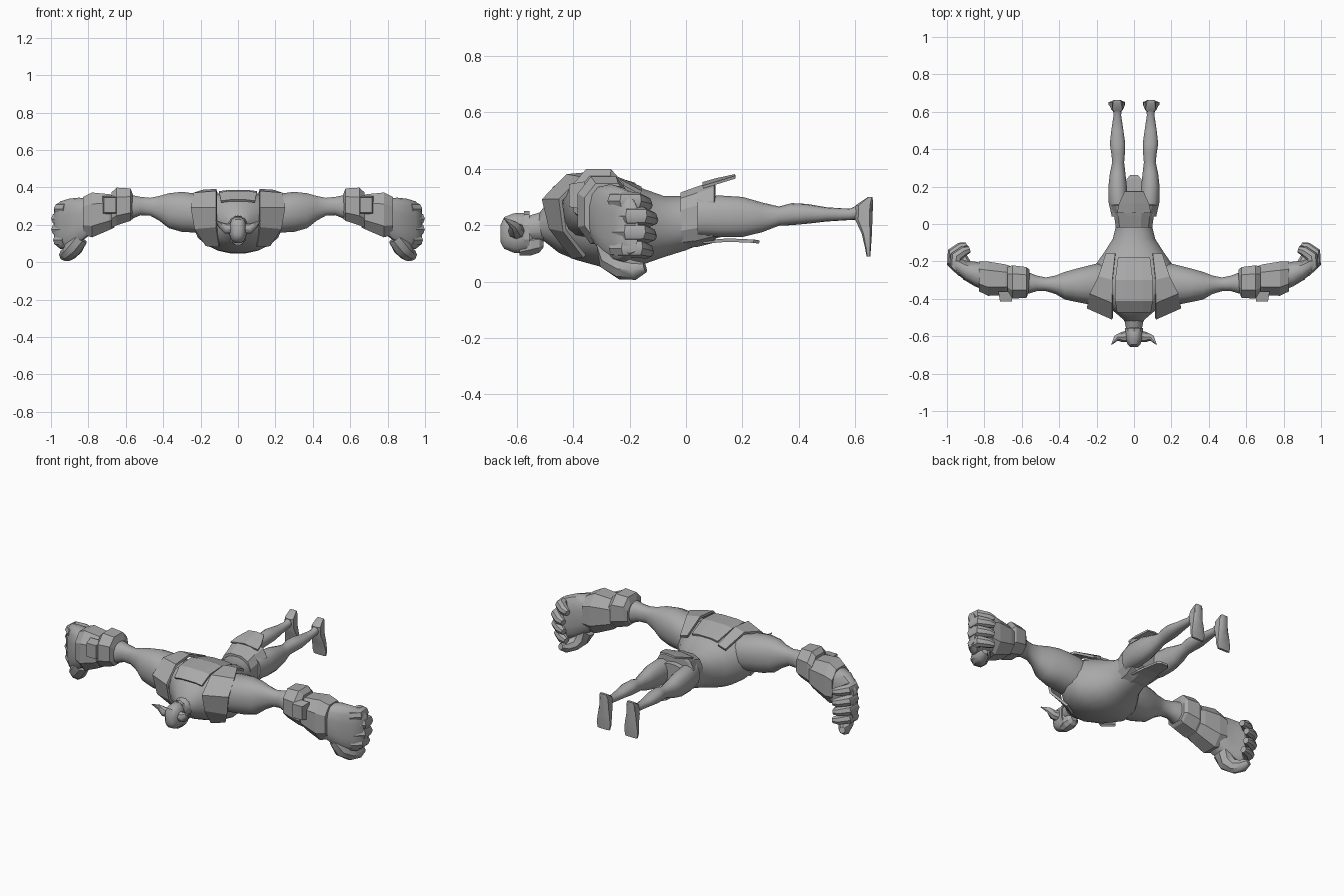
import bpy, bmesh, math
from mathutils import Vector

cube = bpy.data.objects.get("Cube")
if cube:
    bpy.data.objects.remove(cube, do_unlink=True)

grey = bpy.data.materials.new("plain grey")
grey.use_nodes = True
grey.diffuse_color = (0.4, 0.4, 0.4, 1)
grey.node_tree.nodes["Principled BSDF"].inputs["Base Color"].default_value = grey.diffuse_color


def finish(name, bm, mirror=False, smooth=True, thickness=0):
    """Turn a bmesh into a named object with the shared finishing steps."""
    bmesh.ops.recalc_face_normals(bm, faces=bm.faces)
    mesh = bpy.data.meshes.new(name)
    bm.to_mesh(mesh)
    bm.free()
    obj = bpy.data.objects.new(name, mesh)
    bpy.context.collection.objects.link(obj)
    mesh.materials.append(grey)
    if thickness:
        solid = obj.modifiers.new("thickness", 'SOLIDIFY')
        solid.thickness = thickness
        solid.offset = 0
    if mirror:
        obj.modifiers.new("other side", 'MIRROR')
    if smooth:
        bpy.ops.object.select_all(action='DESELECT')
        obj.select_set(True)
        bpy.context.view_layer.objects.active = obj
        bpy.ops.object.shade_smooth_by_angle(angle=math.radians(42))
    return obj


def skin_rings(bm, rings):
    """Bridge successive point rings and cap both ends."""
    loops = [[bm.verts.new(p) for p in ring] for ring in rings]
    for low, high in zip(loops, loops[1:]):
        for i in range(len(low)):
            j = (i + 1) % len(low)
            bm.faces.new((low[i], low[j], high[j], high[i]))
    bm.faces.new(loops[0])
    bm.faces.new(loops[-1])


def loft(name, axis, sections, sides=16, squareness=0.9, **options):
    """Sections: position on axis, then min and max on the two other axes."""
    rings = []
    for t, a0, a1, b0, b1 in sections:
        ring = []
        for i in range(sides):
            angle = math.tau * (i + 0.5) / sides
            c, s = math.cos(angle), math.sin(angle)
            c = math.copysign(abs(c) ** squareness, c)
            s = math.copysign(abs(s) ** squareness, s)
            point = [(a0 + a1) / 2 + c * (a1 - a0) / 2, (b0 + b1) / 2 + s * (b1 - b0) / 2]
            point.insert("xyz".index(axis), t)
            ring.append(point)
        rings.append(ring)
    bm = bmesh.new()
    skin_rings(bm, rings)
    return finish(name, bm, **options)


def tube(name, path, radii, sides=8, **options):
    """Tapered tube along a short path."""
    path = [Vector(p) for p in path]
    rings = []
    for i, p in enumerate(path):
        tangent = path[min(i + 1, len(path) - 1)] - path[max(i - 1, 0)]
        turn = tangent.to_track_quat('Z', 'Y')
        angles = [math.tau * k / sides for k in range(sides)]
        rings.append([p + turn @ Vector((math.cos(a), math.sin(a), 0)) * radii[i] for a in angles])
    bm = bmesh.new()
    skin_rings(bm, rings)
    return finish(name, bm, **options)


def strip(name, rows, **options):
    """Sheet made from rows of points, thickened."""
    bm = bmesh.new()
    grid = [[bm.verts.new(p) for p in row] for row in rows]
    for low, high in zip(grid, grid[1:]):
        for i in range(len(low) - 1):
            bm.faces.new((low[i], low[i + 1], high[i + 1], high[i]))
    return finish(name, bm, smooth=False, **options)


def even(sections):
    """Expand half-width sections into ones centred on x."""
    return [(t, -w, w, low, high) for t, w, low, high in sections]


# Body
loft("torso", 'y', even([
    (-.53, .04, .16, .23), (-.5, .07, .14, .27), (-.45, .13, .1, .345),
    (-.39, .2, .075, .37), (-.3, .24, .05, .38), (-.22, .21, .045, .36),
    (-.15, .16, .06, .33), (-.08, .115, .085, .305), (0, .095, .11, .305),
    (.07, .1, .14, .31), (.13, .09, .16, .3)]), sides=20)
loft("neck", 'y', even([(-.6, .035, .14, .22), (-.48, .06, .14, .26)]), sides=12)

# Head, jaw and horns
loft("head", 'y', even([
    (-.658, .02, .14, .2), (-.645, .035, .115, .23), (-.61, .046, .1, .244),
    (-.565, .046, .1, .245), (-.54, .035, .13, .225)]), sides=12, squareness=.8)
loft("jaw", 'y', even([
    (-.59, .03, .09, .14), (-.55, .042, .09, .17), (-.52, .036, .1, .17),
    (-.505, .02, .12, .16)]), sides=8, smooth=False)
loft("brow_band", 'y', even([
    (-.575, .05, .1, .25), (-.555, .05, .1, .25)]), sides=10, smooth=False)
tube("horn", [(.035, -.6, .18), (.065, -.605, .18), (.095, -.61, .2), (.12, -.645, .225)],
     [.03, .027, .016, .002], mirror=True)

# Vest plates
strip("shoulder_strap", [
    [(.1, -.16, .33), (.15, -.16, .315)],
    [(.115, -.3, .385), (.19, -.28, .38)],
    [(.115, -.42, .375), (.235, -.37, .365)],
    [(.115, -.505, .29), (.25, -.445, .29)],
    [(.115, -.48, .19), (.23, -.43, .18)],
    [(.1, -.4, .085), (.17, -.36, .09)]], mirror=True, thickness=.014)
strip("back_plate", [
    [(x * w, y, z - abs(x) * .012) for x in (-1, -.5, .5, 1)]
    for y, z, w in ((-.18, .35, .085), (-.3, .386, .1), (-.41, .38, .1), (-.47, .335, .09))],
    thickness=.012)

# Waist cloth
loft("skirt", 'y', even([
    (-.02, .1, .115, .318), (.04, .108, .12, .34), (.1, .125, .135, .36),
    (.105, .11, .15, .345)]), sides=12, squareness=.75, smooth=False)
strip("rear_flap", [
    [(-.09, .06, .335), (0, .06, .348), (.09, .06, .335)],
    [(-.08, .11, .35), (0, .11, .362), (.08, .11, .35)],
    [(-.05, .175, .37), (0, .175, .376), (.05, .175, .37)]], thickness=.01)
strip("front_flap", [
    [(-.07, .06, .14), (.07, .06, .14)], [(-.05, .15, .147), (.05, .15, .147)],
    [(-.04, .24, .143), (.04, .24, .143)], [(-.02, .26, .14), (.02, .26, .14)]], thickness=.012)

# Legs and feet
loft("leg", 'y', [
    (.04, .02, .12, .16, .3), (.12, .03, .138, .157, .305), (.2, .037, .138, .158, .3),
    (.27, .045, .13, .175, .28), (.33, .052, .117, .198, .266), (.375, .048, .122, .2, .278),
    (.43, .046, .13, .205, .275), (.5, .056, .122, .213, .263), (.58, .068, .11, .218, .258),
    (.63, .066, .114, .22, .28), (.655, .064, .116, .22, .297)], sides=14, mirror=True)
loft("foot", 'z', [
    (.3, .068, .112, .645, .662), (.27, .06, .118, .6, .664), (.22, .058, .122, .598, .662),
    (.17, .05, .13, .622, .66), (.12, .045, .138, .634, .656), (.088, .052, .132, .64, .654)],
    sides=8, squareness=.5, mirror=True)

# Arms
loft("arm", 'x', [
    (.12, -.42, -.22, .12, .35), (.2, -.44, -.21, .155, .365), (.3, -.42, -.235, .16, .378),
    (.37, -.405, -.255, .18, .37), (.42, -.375, -.275, .22, .355), (.47, -.36, -.285, .248, .345),
    (.52, -.36, -.275, .25, .35), (.57, -.375, -.255, .23, .36), (.65, -.38, -.24, .2, .37)],
    mirror=True)

# Gauntlets
loft("gauntlet_cuff", 'x', [
    (.56, -.36, -.24, .23, .36), (.575, -.4, -.225, .215, .4), (.65, -.405, -.215, .19, .405),
    (.675, -.385, -.225, .18, .38)], sides=8, squareness=.8, mirror=True, smooth=False)
loft("gauntlet_body", 'x', [
    (.66, -.37, -.22, .18, .36), (.69, -.385, -.21, .165, .37), (.78, -.39, -.195, .125, .38),
    (.83, -.365, -.195, .14, .355)], sides=8, squareness=.8, mirror=True, smooth=False)
loft("gauntlet_plate", 'y', [
    (-.415, .65, .72, .26, .35), (-.36, .64, .73, .25, .36)],
    sides=4, squareness=.3, mirror=True, smooth=False)

# Fists
loft("palm", 'x', [
    (.8, -.355, -.21, .14, .34), (.85, -.335, -.2, .1, .345), (.9, -.305, -.195, .075, .34),
    (.95, -.265, -.175, .07, .325), (.985, -.225, -.17, .1, .29)],
    sides=14, squareness=.7, mirror=True)
for finger, (z, dx, dy) in enumerate([(.285, -.015, -.02), (.232, 0, 0), (.175, 0, -.005), (.118, -.01, -.015)]):
    tube("finger_%d" % (finger + 1), [
        (.93 + dx, -.235 + dy, z), (.968 + dx, -.2 + dy, z), (.966 + dx, -.155 + dy, z),
        (.925 + dx, -.125 + dy, z - .01), (.895 + dx, -.115 + dy, z - .015)],
        [.032, .034, .033, .028, .018], mirror=True)
tube("thumb", [
    (.85, -.27, .13), (.88, -.26, .075), (.905, -.225, .045), (.925, -.18, .04), (.935, -.145, .05)],
    [.05, .05, .04, .034, .018], mirror=True)
